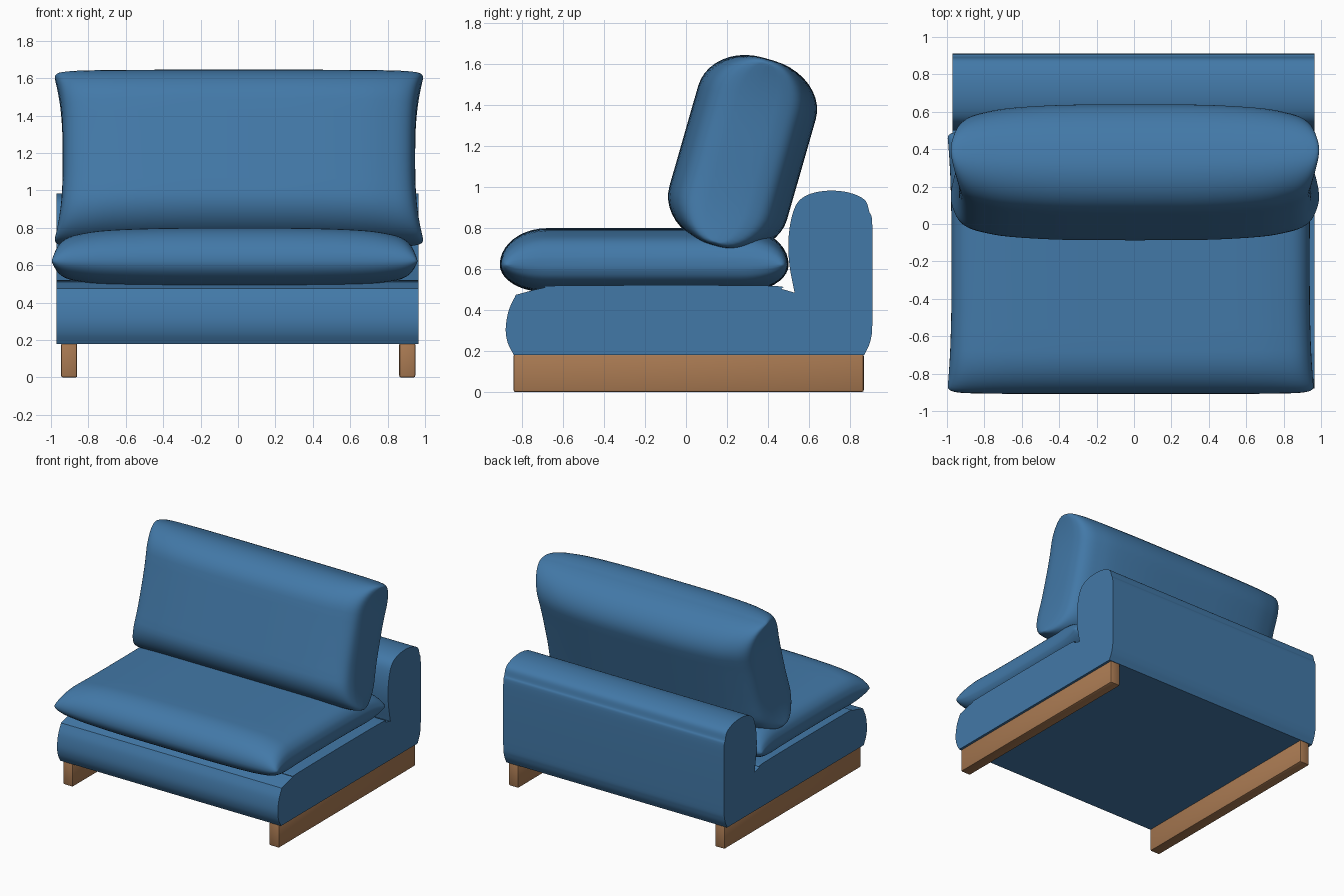
import bpy, bmesh, math
from mathutils import Vector

if "Cube" in bpy.data.objects:
    bpy.data.objects.remove(bpy.data.objects["Cube"])


def material(name, rgb):
    m = bpy.data.materials.new(name)
    m.diffuse_color = (*rgb, 1)
    m.use_nodes = True
    m.node_tree.nodes["Principled BSDF"].inputs["Base Color"].default_value = m.diffuse_color
    return m


BLUE = material("blue fabric", (0.055, 0.19, 0.39))
WOOD = material("oak wood", (0.40, 0.195, 0.085))


def finish(bm, name, mat, angle=40):
    bmesh.ops.recalc_face_normals(bm, faces=bm.faces)
    me = bpy.data.meshes.new(name)
    bm.to_mesh(me)
    bm.free()
    me.materials.append(mat)
    ob = bpy.data.objects.new(name, me)
    bpy.context.collection.objects.link(ob)
    bpy.ops.object.select_all(action='DESELECT')
    ob.select_set(True)
    bpy.context.view_layer.objects.active = ob
    bpy.ops.object.shade_smooth_by_angle(angle=math.radians(angle))
    return ob


def spline(pts, n=6):
    """Open Catmull-Rom curve through the points."""
    p = [Vector(q) for q in pts]
    p = [2 * p[0] - p[1]] + p + [2 * p[-1] - p[-2]]
    out = []
    for i in range(1, len(p) - 2):
        a, b, c, d = p[i - 1:i + 3]
        for k in range(n):
            t = k / n
            out.append(0.5 * (2 * b + (c - a) * t + (2 * a - 5 * b + 4 * c - d) * t * t
                              + (3 * b - a - 3 * c + d) * t ** 3))
    return out + [p[-2]]


# frame: L-shaped padded profile (y, z) extruded across the width
back = spline([(0.87, 0.18), (0.90, 0.25), (0.91, 0.36), (0.91, 0.80), (0.895, 0.88), (0.87, 0.94),
               (0.79, 0.975), (0.69, 0.983), (0.60, 0.965), (0.545, 0.925), (0.515, 0.85),
               (0.50, 0.74), (0.505, 0.62), (0.53, 0.485)])
deck = spline([(0.53, 0.485), (0.47, 0.502), (0.37, 0.52), (-0.58, 0.52), (-0.70, 0.508), (-0.83, 0.475)])
nose = spline([(-0.83, 0.475), (-0.865, 0.40), (-0.88, 0.31), (-0.87, 0.24), (-0.84, 0.18)])
outline = back + deck[1:] + nose[1:]
bm = bmesh.new()
face = bm.faces.new([bm.verts.new((-0.97, p.x, p.y)) for p in outline])
ext = bmesh.ops.extrude_face_region(bm, geom=[face])
bmesh.ops.translate(bm, vec=(1.935, 0, 0), verts=[v for v in ext["geom"] if isinstance(v, bmesh.types.BMVert)])
finish(bm, "frame", BLUE)

# wooden floor runners
for side, x in (("left", -0.9025), ("right", 0.905)):
    bm = bmesh.new()
    bmesh.ops.create_cube(bm, size=1)
    for v in bm.verts:
        v.co = (x + v.co.x * 0.086, 0.013 + v.co.y * 1.71, 0.0925 + v.co.z * 0.185)
    bmesh.ops.bevel(bm, geom=bm.edges[:], offset=0.01, segments=2, affect='EDGES', profile=0.5)
    finish(bm, side + "_runner", WOOD)


def cushion(name, cx, half_x, center, angle, half_l, t_pos, t_neg, corner_l, corner_t, stations, pinch):
    """Rounded slab swept along x; stations are (x, thickness, length) factors for the right half."""
    ring = []
    for q in range(4):
        sl, st = (1, -1, -1, 1)[q], (1, 1, -1, -1)[q]
        thick = t_pos if st > 0 else t_neg
        r = corner_t * thick
        arc = []
        for k in range(11):
            a = math.pi / 2 * (q + k / 10)
            arc.append((sl * (half_l - corner_l) + corner_l * math.cos(a),
                        st * (thick - r) + r * math.sin(a)))
        if ring:  # subdivide the straight run, dropping coincident points
            a, b = Vector(ring[-1]), Vector(arc[0])
            if (b - a).length < 1e-4:
                arc.pop(0)
            else:
                ring += [tuple(a.lerp(b, i / 8)) for i in range(1, 8)]
        ring += arc
    if (Vector(ring[0]) - Vector(ring[-1])).length < 1e-4:
        ring.pop()
    else:
        a, b = Vector(ring[-1]), Vector(ring[0])
        ring += [tuple(a.lerp(b, i / 8)) for i in range(1, 8)]
    curve = spline(stations, 4)
    full = [(-s.x, s.y, s.z) for s in reversed(curve)] + [tuple(s) for s in curve[1:]]
    ca, sa = math.cos(angle), math.sin(angle)

    def place(x, l, t):
        h = min(1, abs(l) / half_l)
        x = cx + half_x * x * (1 - pinch * (1 - h ** 3))
        return (x, center[0] + l * ca - t * sa, center[1] + l * sa + t * ca)

    bm = bmesh.new()
    rows = [[bm.verts.new(place(x, l * ls, t * ts)) for l, t in ring] for x, ts, ls in full]
    n = len(ring)
    for a, b in zip(rows, rows[1:]):
        for i in range(n):
            bm.faces.new((a[i], a[(i + 1) % n], b[(i + 1) % n], b[i]))
    # each end closes on a seam along the cushion's middle
    for row, (x, ts, ls) in ((rows[0], full[0]), (rows[-1], full[-1])):
        seam = [bm.verts.new(place(x, l * ls * 0.97, 0)) for l, t in ring]
        for i in range(n):
            bm.faces.new((row[i], row[(i + 1) % n], seam[(i + 1) % n], seam[i]))
    bmesh.ops.remove_doubles(bm, verts=bm.verts[:], dist=0.0005)
    return finish(bm, name, BLUE, 60)


# seat cushion: flat, with fully rounded rims
cushion("seat_cushion", -0.018, 0.982, (-0.204, 0.622), 0, 0.705, 0.178, 0.135, 0.23, 1.0,
        [(0, 1, 1), (0.4, 0.99, 1), (0.7, 0.93, 0.998), (0.85, 0.82, 0.995), (0.93, 0.69, 0.99),
         (0.975, 0.48, 0.978), (0.995, 0.24, 0.96), (1, 0.08, 0.94)], 0.025)

# back cushion: leaning backwards against the frame
cushion("back_cushion", 0.005, 0.992, (0.27, 1.17), math.radians(74), 0.474, 0.292, 0.305, 0.22, 0.9,
        [(0, 1, 1), (0.4, 0.99, 1), (0.7, 0.93, 1), (0.85, 0.84, 1), (0.93, 0.75, 0.995),
         (0.975, 0.62, 0.985), (0.995, 0.42, 0.965), (1, 0.2, 0.945)], 0.05)
